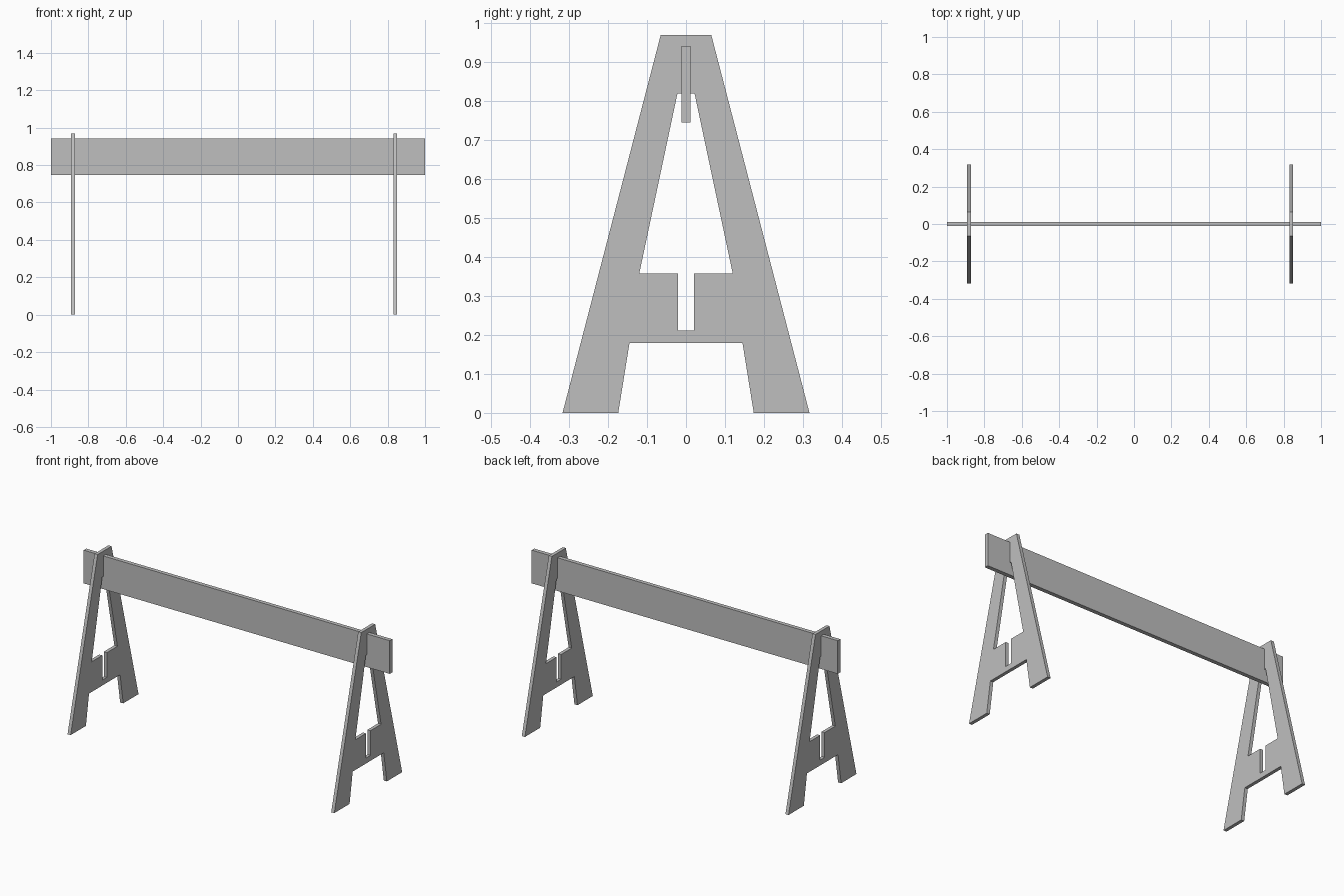
import bpy, bmesh

cube = bpy.data.objects.get("Cube")
if cube:
    bpy.data.objects.remove(cube, do_unlink=True)

# Single flat grey
grey = bpy.data.materials.new("plain_grey")
grey.use_nodes = True
colour = (0.52, 0.52, 0.52, 1)
grey.diffuse_color = colour
grey.node_tree.nodes["Principled BSDF"].inputs["Base Color"].default_value = colour


def add_object(name, bm):
    bmesh.ops.recalc_face_normals(bm, faces=bm.faces)
    mesh = bpy.data.meshes.new(name)
    bm.to_mesh(mesh)
    bm.free()
    mesh.materials.append(grey)
    obj = bpy.data.objects.new(name, mesh)
    bpy.context.collection.objects.link(obj)
    return obj


# Half outline of a trestle (y, z), mirrored across its centre line
HALF = [(0, 0.97), (0.065, 0.97), (0.317, 0), (0.174, 0), (0.145, 0.18),
        (0, 0.18), (0, 0.212), (0.021, 0.212), (0.021, 0.358),
        (0.12, 0.358), (0.022, 0.82), (0, 0.82)]
THICK = 0.02


def trestle(name, x):
    bm = bmesh.new()
    face = bm.faces.new([bm.verts.new((-THICK / 2, y, z)) for y, z in HALF])
    new = bmesh.ops.extrude_face_region(bm, geom=[face])["geom"]
    moved = [v for v in new if isinstance(v, bmesh.types.BMVert)]
    bmesh.ops.translate(bm, verts=moved, vec=(THICK, 0, 0))
    bmesh.ops.recalc_face_normals(bm, faces=bm.faces)
    # open the centre seam so the mirrored halves join cleanly
    seam = [f for f in bm.faces if all(abs(v.co.y) < 1e-5 for v in f.verts)]
    bmesh.ops.delete(bm, geom=seam, context="FACES")
    obj = add_object(name, bm)
    obj.location.x = x
    mirror = obj.modifiers.new("mirror", "MIRROR")
    mirror.use_axis = (False, True, False)
    mirror.use_clip = True


trestle("right_trestle", -0.882)
trestle("left_trestle", 0.841)

# Long board held by the trestles
bm = bmesh.new()
bmesh.ops.create_cube(bm, size=1)
bmesh.ops.scale(bm, verts=bm.verts, vec=(2, 0.024, 0.196))
add_object("crossbar_board", bm).location.z = 0.844
